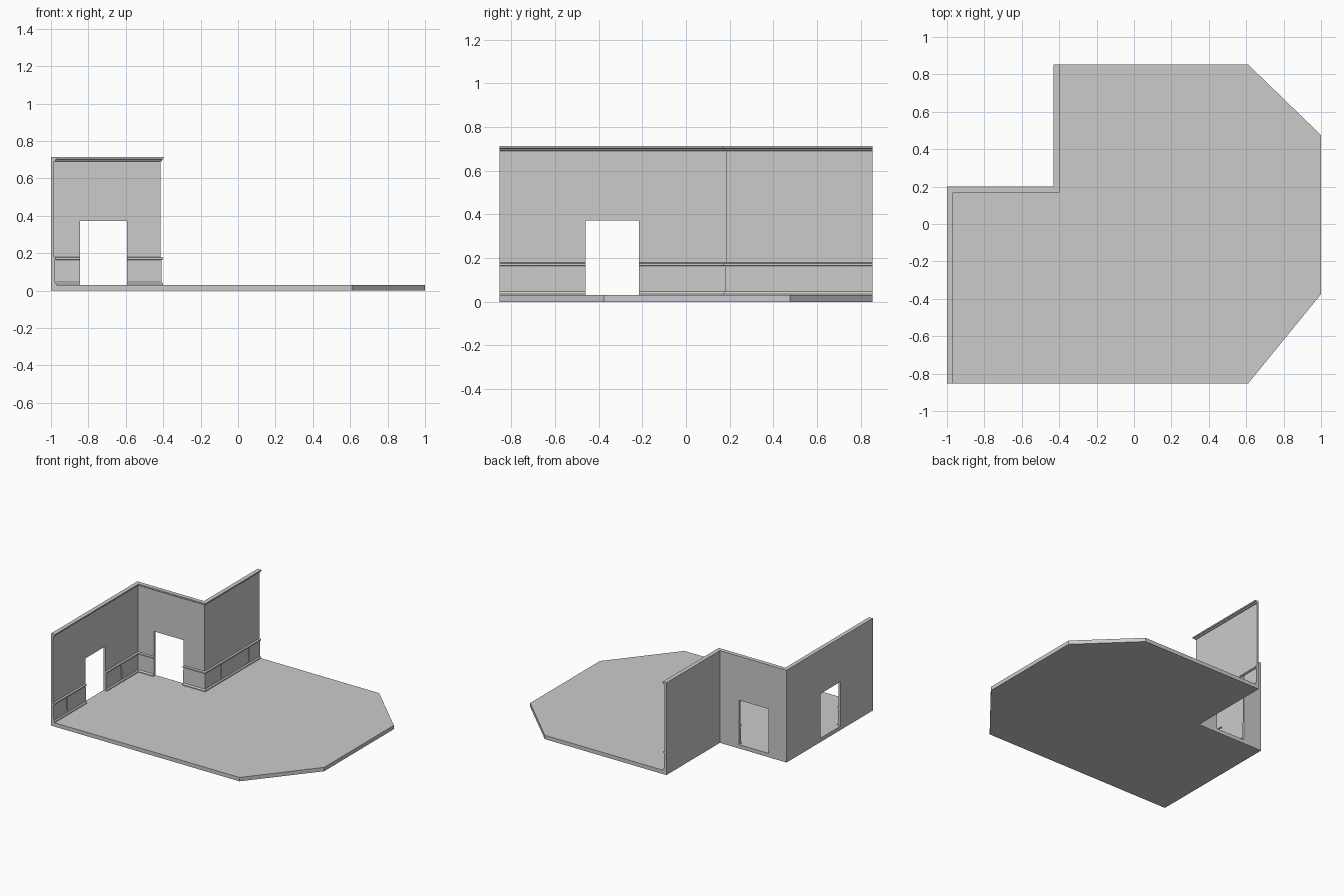
import bpy, bmesh
from mathutils import Matrix, Vector

if "Cube" in bpy.data.objects:
    bpy.data.objects.remove(bpy.data.objects["Cube"])

Y = 0.853      # half depth
STEP_X = -0.43  # outer face of the stepped-in wall
STEP_Y = 0.2
FLOOR = 0.03


def new_object(name, bm):
    bmesh.ops.recalc_face_normals(bm, faces=bm.faces[:])
    mesh = bpy.data.meshes.new(name)
    bm.to_mesh(mesh)
    bm.free()
    obj = bpy.data.objects.new(name, mesh)
    bpy.context.collection.objects.link(obj)
    return obj


def add_box(bm, lo, hi):
    lo, hi = Vector(lo), Vector(hi)
    mat = Matrix.Translation((lo + hi) / 2) @ Matrix.Diagonal((*(hi - lo), 1))
    bmesh.ops.create_cube(bm, size=1, matrix=mat)


# Floor slab with chamfered right corners and a notched back left corner
outline = [(-1, -Y), (0.61, -Y), (1, -0.375), (1, 0.475), (0.61, Y),
           (STEP_X, Y), (STEP_X, STEP_Y), (-1, STEP_Y)]
bm = bmesh.new()
face = bm.faces.new([bm.verts.new((x, y, 0)) for x, y in outline])
ext = bmesh.ops.extrude_face_region(bm, geom=[face])
bmesh.ops.translate(bm, vec=(0, 0, FLOOR),
                    verts=[v for v in ext["geom"] if isinstance(v, bmesh.types.BMVert)])
new_object("floor", bm)

# Wall section: (depth into the room, height) - skirting, wainscot, rail, crown
profile = [(0, FLOOR), (0.03, FLOOR), (0.03, 0.036), (0.022, 0.046),
           (0.02, 0.163), (0.028, 0.166), (0.028, 0.176), (0.016, 0.18),
           (0.016, 0.69), (0.022, 0.692), (0.025, 0.7), (0.032, 0.703),
           (0.032, 0.713), (0, 0.713)]
# Wall path with the mitred inward direction at each corner
path = [((-1, -Y), (1, 0)), ((-1, STEP_Y), (1, -1)),
        ((STEP_X, STEP_Y), (1, -1)), ((STEP_X, Y), (1, 0))]
bm = bmesh.new()
rings = [[bm.verts.new((px + d * nx, py + d * ny, z)) for d, z in profile]
         for (px, py), (nx, ny) in path]
n = len(profile)
for a, b in zip(rings, rings[1:]):
    for i in range(n):
        j = (i + 1) % n
        bm.faces.new((a[i], a[j], b[j], b[i]))
bm.faces.new(rings[0])
bm.faces.new(rings[-1])
walls = new_object("walls", bm)

# Doorways and panel grooves, cut out of the walls
bm = bmesh.new()
add_box(bm, (-1.1, -0.46, -0.1), (-0.9, -0.215, 0.373))
add_box(bm, (-0.845, 0.1, -0.1), (-0.594, 0.3, 0.373))
for wall_x, y in ((-1, -0.69), (-1, -0.025), (STEP_X, 0.38), (STEP_X, 0.715)):
    add_box(bm, (wall_x + 0.015, y - 0.004, 0.055), (wall_x + 0.025, y + 0.004, 0.164))
cutter = new_object("opening_cutter", bm)
cutter.hide_render = True

cut = walls.modifiers.new("openings", 'BOOLEAN')
cut.operation = 'DIFFERENCE'
cut.solver = 'EXACT'
cut.object = cutter
bpy.context.view_layer.objects.active = walls
bpy.ops.object.modifier_apply(modifier=cut.name)
bpy.data.objects.remove(cutter)
